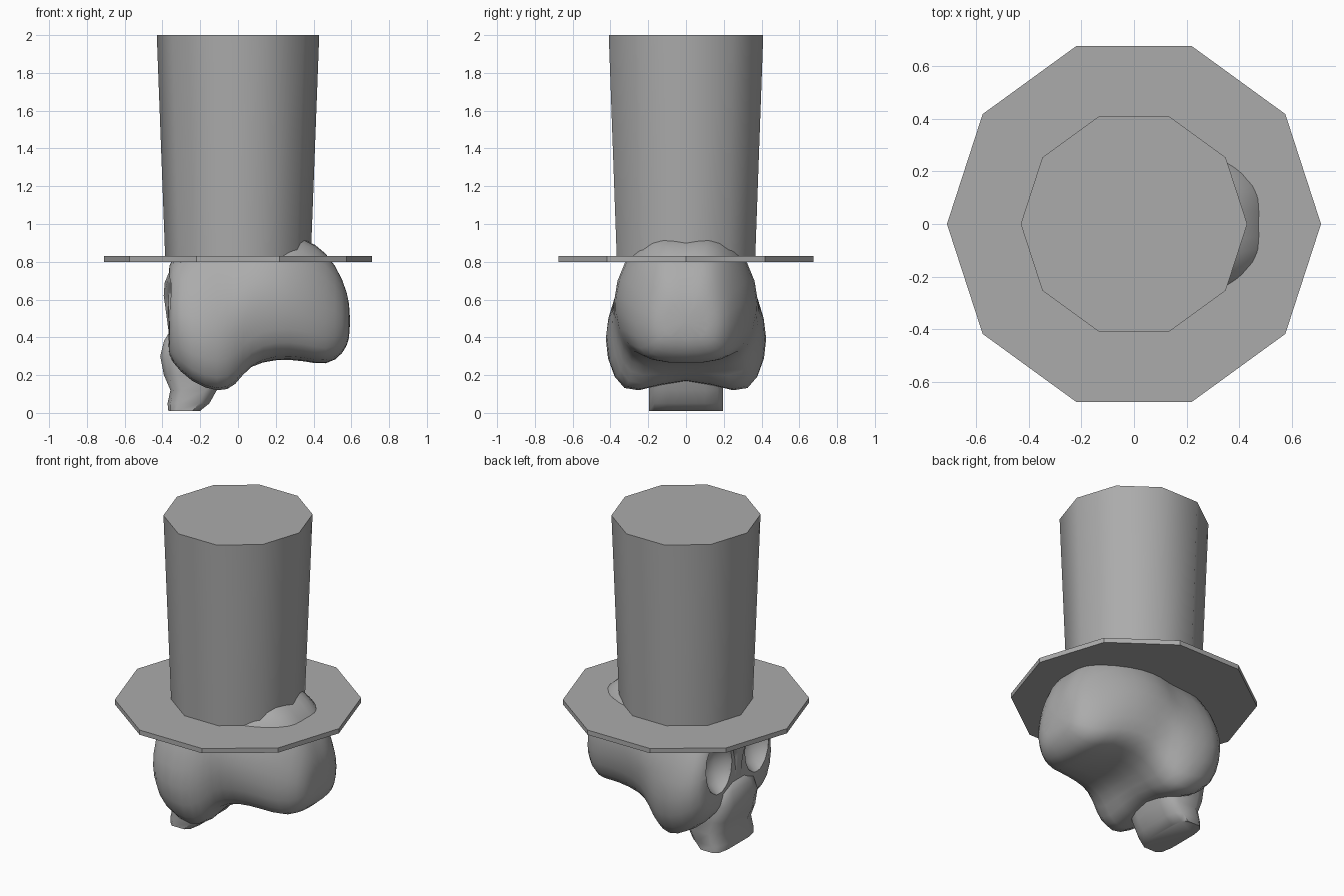
import bpy, bmesh, math

cube = bpy.data.objects.get("Cube")
if cube:
    bpy.data.objects.remove(cube)

SHADE = (0.41, 0.41, 0.41, 1)
grey = bpy.data.materials.new("plain grey")
grey.use_nodes = True
grey.diffuse_color = SHADE
grey.node_tree.nodes["Principled BSDF"].inputs["Base Color"].default_value = SHADE


def loft(name, rings):
    """Skin a list of equal rings and cap both ends."""
    bm = bmesh.new()
    loops = [[bm.verts.new(p) for p in ring] for ring in rings]
    n = len(loops[0])
    for a, b in zip(loops, loops[1:]):
        for i in range(n):
            bm.faces.new((a[i], a[(i + 1) % n], b[(i + 1) % n], b[i]))
    for end in (loops[0], loops[-1]):
        bm.faces.new(end)
    bmesh.ops.recalc_face_normals(bm, faces=bm.faces)
    mesh = bpy.data.meshes.new(name)
    bm.to_mesh(mesh)
    bm.free()
    mesh.materials.append(grey)
    obj = bpy.data.objects.new(name, mesh)
    bpy.context.collection.objects.link(obj)
    return obj


def activate(obj):
    bpy.ops.object.select_all(action="DESELECT")
    obj.select_set(True)
    bpy.context.view_layer.objects.active = obj


def smooth(obj, degrees):
    activate(obj)
    bpy.ops.object.shade_smooth_by_angle(angle=math.radians(degrees))


def apply(obj, kind, **settings):
    activate(obj)
    mod = obj.modifiers.new(kind, kind)
    for key, value in settings.items():
        setattr(mod, key, value)
    bpy.ops.object.modifier_apply(modifier=mod.name)


def decagon(radius, z):
    return [(radius * math.cos(i * math.tau / 10), radius * math.sin(i * math.tau / 10), z)
            for i in range(10)]


# Top hat
smooth(loft("hat_crown", [decagon(0.385, 0.81), decagon(0.43, 2)]), 40)
smooth(loft("hat_brim", [decagon(0.71, 0.80), decagon(0.71, 0.83)]), 20)


# Skull cross-section: top, upper width, cheek width, side bottom, middle bottom
def skull_ring(x, top, w, cheek, low, mid):
    h = top - low
    half = [(0.38 * w, top), (0.72 * w, top - 0.09 * h), (w, top - 0.38 * h),
            (cheek, low + 0.36 * h), (0.88 * cheek, low + 0.09 * h), (0.64 * cheek, low)]
    right = [(x, y, z) for y, z in half]
    left = [(x, -y, z) for y, z in reversed(half)]
    return [(x, 0, top - 0.01)] + right + [(x, 0, mid)] + left


skull = loft("skull", [skull_ring(*s) for s in (
    (-0.37, 0.76, 0.27, 0.29, 0.32, 0.36),
    (-0.36, 0.82, 0.35, 0.38, 0.26, 0.32),
    (-0.25, 0.90, 0.39, 0.45, 0.13, 0.24),
    (-0.10, 0.93, 0.385, 0.44, 0.07, 0.20),
    (-0.01, 0.95, 0.38, 0.40, 0.11, 0.22),
    (0.06, 0.96, 0.385, 0.38, 0.25, 0.25),
    (0.20, 0.96, 0.375, 0.385, 0.30, 0.28),
    (0.35, 0.935, 0.32, 0.345, 0.29, 0.27),
    (0.47, 0.86, 0.255, 0.285, 0.26, 0.24),
    (0.56, 0.71, 0.195, 0.21, 0.32, 0.31),
    (0.595, 0.57, 0.12, 0.13, 0.40, 0.40))])
apply(skull, "SUBSURF", levels=1)

# Eye sockets
for side in (1, -1):
    bpy.ops.mesh.primitive_uv_sphere_add(segments=12, ring_count=8, radius=0.15,
                                         location=(-0.41, 0.19 * side, 0.56))
    cutter = bpy.context.object
    cutter.data.materials.append(grey)
    cutter.scale = (1, 0.9, 1.15)
    bpy.context.view_layer.update()
    apply(skull, "BOOLEAN", object=cutter, operation="DIFFERENCE", solver="EXACT")
    bpy.data.objects.remove(cutter)
smooth(skull, 45)


# Upper jaw, nose and brow, as rounded boxes stacked in z
def box_ring(z, front, back, w):
    ring = []
    for i in range(12):
        a = (i + 0.5) * math.tau / 12
        c, s = math.cos(a), math.sin(a)
        x = math.copysign(abs(c) ** 0.5, c)
        y = math.copysign(abs(s) ** 0.5, s)
        ring.append(((front + back) / 2 + x * (back - front) / 2, y * w, z))
    return ring


jaw = loft("jaw", [box_ring(*s) for s in (
    (0.01, -0.37, -0.20, 0.20), (0.05, -0.375, -0.15, 0.20), (0.12, -0.36, -0.11, 0.20),
    (0.20, -0.395, -0.08, 0.20), (0.30, -0.415, -0.05, 0.20), (0.38, -0.395, -0.05, 0.18),
    (0.43, -0.365, -0.1, 0.10))])
smooth(jaw, 50)

brow = loft("nose_and_brow", [box_ring(*s) for s in (
    (0.40, -0.365, -0.2, 0.05), (0.55, -0.385, -0.2, 0.04), (0.62, -0.395, -0.2, 0.06),
    (0.69, -0.39, -0.2, 0.2), (0.76, -0.36, -0.2, 0.24), (0.81, -0.33, -0.2, 0.24))])
smooth(brow, 50)
